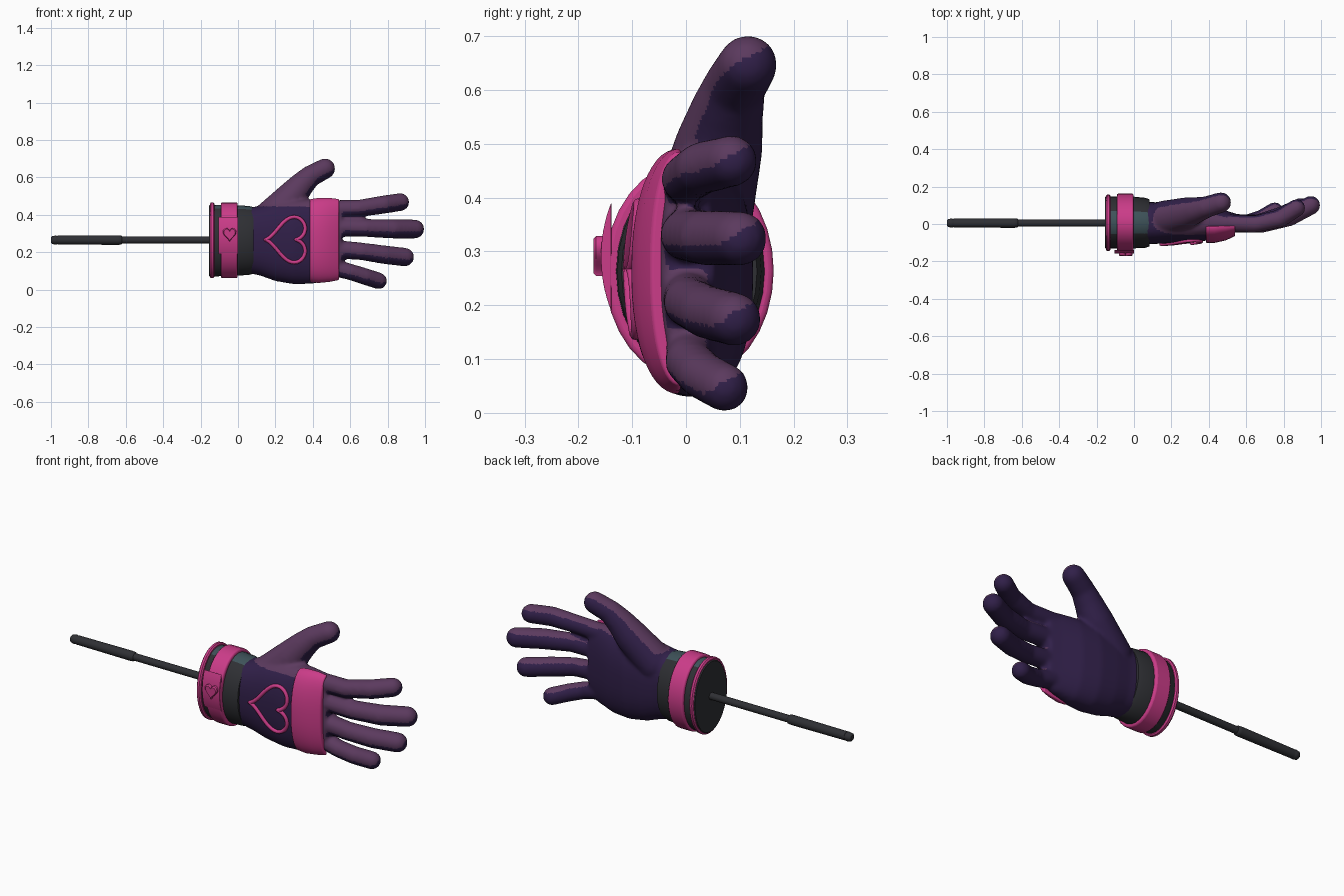
import bpy, bmesh, math
from mathutils import Vector

if "Cube" in bpy.data.objects:
    bpy.data.objects.remove(bpy.data.objects["Cube"])


def material(name, rgb):
    m = bpy.data.materials.new(name)
    m.diffuse_color = (*rgb, 1)
    m.use_nodes = True
    m.node_tree.nodes["Principled BSDF"].inputs["Base Color"].default_value = m.diffuse_color
    return m


PINK = material("pink trim", (0.60, 0.045, 0.25))
PLUM = material("light plum", (0.105, 0.042, 0.112))
INDIGO = material("dark indigo", (0.030, 0.014, 0.066))
CHARCOAL = material("charcoal", (0.028, 0.029, 0.034))
TEAL = material("dull teal", (0.048, 0.085, 0.10))


def add_object(name, bm, mats, bevel=0, angle=40):
    bmesh.ops.recalc_face_normals(bm, faces=bm.faces)
    me = bpy.data.meshes.new(name)
    bm.to_mesh(me)
    bm.free()
    for m in mats:
        me.materials.append(m)
    ob = bpy.data.objects.new(name, me)
    bpy.context.collection.objects.link(ob)
    bpy.ops.object.select_all(action='DESELECT')
    ob.select_set(True)
    bpy.context.view_layer.objects.active = ob
    bpy.ops.object.shade_smooth_by_angle(angle=math.radians(angle))
    if bevel:
        b = ob.modifiers.new("bevel", 'BEVEL')
        b.width, b.segments, b.limit_method = bevel, 3, 'ANGLE'
        b.angle_limit = math.radians(40)
    return ob


def loft(bm, rings):
    rows = [[bm.verts.new(p) for p in r] for r in rings]
    n = len(rows[0])
    for a, b in zip(rows, rows[1:]):
        for i in range(n):
            j = (i + 1) % n
            bm.faces.new((a[i], a[j], b[j], b[i]))
    bm.faces.new(rows[0])
    bm.faces.new(rows[-1])


def oval(x, cy, cz, ry, rz, n=32, power=2.0, a0=0, a1=360):
    # superellipse section across x; 0 degrees points up, 90 to the front
    full = a1 - a0 == 360
    out = []
    for i in range(n):
        t = math.radians(a0 + (a1 - a0) * i / (n if full else n - 1))
        c, s = math.cos(t), math.sin(t)
        e = 2 / power
        out.append(Vector((x, cy - ry * math.copysign(abs(s) ** e, s),
                           cz + rz * math.copysign(abs(c) ** e, c))))
    return out


def solid(name, sections, mats, bevel=0, **kw):
    bm = bmesh.new()
    loft(bm, [oval(*s, **kw) for s in sections])
    return add_object(name, bm, mats, bevel)


def heart(n):
    # unit heart, width +-1, height 0 (tip) to 1
    pts = []
    for i in range(n):
        t = 2 * math.pi * i / n
        v = 13 * math.cos(t) - 5 * math.cos(2 * t) - 2 * math.cos(3 * t) - math.cos(4 * t)
        pts.append((math.sin(t) ** 3, (v + 17) / 29))
    return pts


# Hand: palm loft, plus fingers and thumb as chains of hulled spheres
bm = bmesh.new()
palm = [(.06, .005, .263, .113, .175), (.12, .005, .262, .111, .187),
        (.20, .010, .258, .113, .212), (.30, .012, .255, .113, .226),
        (.40, .010, .258, .097, .226), (.50, .005, .268, .064, .214),
        (.555, .005, .275, .047, .19)]
loft(bm, [oval(*s, n=48, power=2.4) for s in palm])
digits = [
    # index, middle, ring, little finger, thumb: x, y, z, radius
    [(.48, .005, .43, .048), (.65, .0, .435, .046), (.78, .03, .455, .049), (.868, .085, .468, .048)],
    [(.48, .005, .335, .050), (.68, .0, .33, .048), (.83, .04, .325, .052), (.945, .1, .324, .051)],
    [(.48, .005, .22, .050), (.66, .005, .205, .047), (.78, .04, .187, .050), (.892, .09, .174, .050)],
    [(.48, .01, .125, .046), (.60, .005, .095, .044), (.68, .03, .07, .045), (.752, .072, .047, .045)],
    [(.16, .03, .37, .095), (.28, .06, .49, .083), (.335, .075, .555, .069),
     (.385, .09, .605, .058), (.465, .115, .647, .055)]]
for chain in digits:
    for a, b in zip(chain, chain[1:]):
        part = bmesh.new()
        for x, y, z, r in (a, b):
            ball = bmesh.ops.create_icosphere(part, subdivisions=3, radius=r)["verts"]
            bmesh.ops.translate(part, verts=ball, vec=(x, y, z))
        hull = bmesh.ops.convex_hull(part, input=part.verts)
        inner = [v for v in hull["geom_interior"] if isinstance(v, bmesh.types.BMVert)]
        bmesh.ops.delete(part, geom=inner, context='VERTS')
        tmp = bpy.data.meshes.new("tmp")
        part.to_mesh(tmp)
        part.free()
        bm.from_mesh(tmp)
        bpy.data.meshes.remove(tmp)
hand = add_object("gloved_hand", bm, [INDIGO, PLUM])
rm = hand.modifiers.new("merge", 'REMESH')
rm.mode, rm.voxel_size = 'VOXEL', 0.009
sm = hand.modifiers.new("soften", 'SMOOTH')
sm.factor, sm.iterations = 0.5, 8
dg = bpy.context.evaluated_depsgraph_get()
merged = bpy.data.meshes.new_from_object(hand.evaluated_get(dg))
hand.modifiers.clear()
hand.data = merged
merged.materials.clear()
merged.materials.append(INDIGO)
merged.materials.append(PLUM)
# Lighter plum on upper and front sides of the digits, dark on the hand panel
for p in merged.polygons:
    lit = p.normal.dot(Vector((0, -.5, .85))) > .2
    panel = p.center.x < .45 and p.center.z < .445
    p.material_index = int(lit and not panel)
    p.use_smooth = True
bpy.context.view_layer.update()

# Heart outline lying on the back of the hand
cu = bpy.data.curves.new("hand_heart", 'CURVE')
cu.dimensions, cu.bevel_depth, cu.bevel_resolution = '3D', 0.010, 2
sp = cu.splines.new('POLY')
pts = heart(64)
sp.points.add(len(pts) - 1)
sp.use_cyclic_u = True
for q, (u, v) in zip(sp.points, pts):
    x, z = .145 + .215 * v, .267 + .122 * u
    hit, loc, _, _ = hand.ray_cast(Vector((x, -1, z)), Vector((0, 1, 0)))
    q.co = (x, (loc.y if hit else -.1) - .003, z, 1)
cu.materials.append(PINK)
bpy.context.collection.objects.link(bpy.data.objects.new("hand_heart", cu))

# Knuckle band across the front half of the hand
solid("knuckle_band", [(.385, -.012, .262, .090, .222), (.43, -.012, .263, .089, .228),
                       (.49, -.010, .266, .078, .225), (.54, -.010, .268, .055, .217)],
      [PINK], bevel=.012, n=28, power=2.2, a0=0, a1=180)

# Wrist cuff with teal upper facets
cuff = solid("wrist_cuff", [(-.155, .008, .262, .136, .188), (-.15, .008, .262, .140, .192),
                            (0, .008, .263, .138, .188), (.06, .006, .263, .134, .184),
                            (.082, .006, .263, .126, .178)], [CHARCOAL, TEAL], n=28)
for p in cuff.data.polygons:
    p.material_index = int(p.normal.z > .85)

# Pink rim, strap and raised buckle
solid("cuff_rim", [(-.150, .006, .264, .144, .196), (-.144, .006, .264, .151, .203),
                   (-.132, .006, .264, .151, .203), (-.126, .006, .264, .144, .196)], [PINK])
solid("wrist_strap", [(-.092, .006, .264, .157, .203), (-.002, .006, .264, .157, .203)],
      [PINK], bevel=.01)
solid("strap_buckle", [(-.105, .006, .290, .164, .215), (0, .006, .290, .164, .215)],
      [PINK], bevel=.008, n=16, a0=62, a1=118)

# Small heart badge on the buckle
bm = bmesh.new()
loft(bm, [[Vector((-.045 + .036 * k * u, y, .292 + .075 * k * (v - .5))) for u, v in heart(32)]
          for y, k in ((-.15, 1), (-.167, 1), (-.172, .85))])
add_object("buckle_heart", bm, [PINK], angle=30)

# Rod and grip handle
for name, parts in {
        "rod": [(-.66, .019), (-.14, .019)],
        "grip": [(-.965, .0235), (-.64, .0255), (-.625, .024), (-.62, .019)],
        "end_knob": [(-1, .014), (-.994, .021), (-.975, .0245), (-.963, .021)]}.items():
    solid(name, [(x, .005, .265, r, r) for x, r in parts], [CHARCOAL], n=16)
